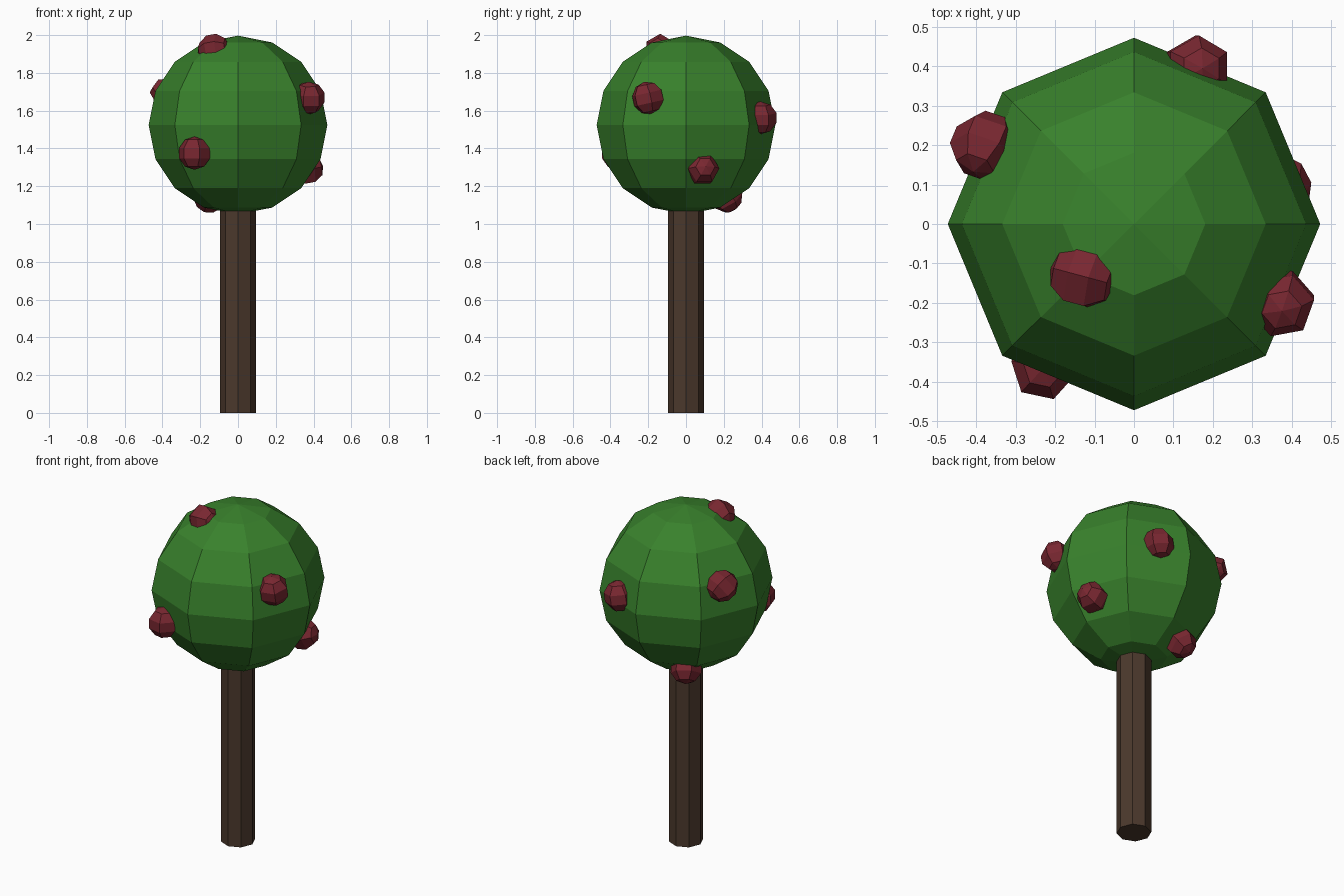
import bpy
from math import radians

if "Cube" in bpy.data.objects:
    bpy.data.objects.remove(bpy.data.objects["Cube"])


def material(name, rgb):
    m = bpy.data.materials.new(name)
    m.diffuse_color = (*rgb, 1)
    m.use_nodes = True
    m.node_tree.nodes["Principled BSDF"].inputs["Base Color"].default_value = m.diffuse_color
    return m


def finish(name, mat):
    ob = bpy.context.object
    ob.name = name
    ob.data.materials.append(mat)
    return ob


bark = material("bark", (0.07, 0.04, 0.025))
leaf = material("leaf", (0.04, 0.22, 0.025))
red = material("fruit_red", (0.19, 0.02, 0.03))

# Trunk: octagonal post reaching into the crown
bpy.ops.mesh.primitive_cylinder_add(vertices=8, radius=0.094, depth=1.14,
                                    location=(0, 0, 0.57))
finish("trunk", bark)

# Crown: low-poly ball
bpy.ops.mesh.primitive_uv_sphere_add(segments=8, ring_count=8, radius=0.473,
                                     location=(0, 0, 1.524))
finish("crown", leaf)

# Fruits: small faceted balls half sunk in the crown (location, tilt in degrees)
fruits = [
    ((-0.230, -0.365, 1.375), (0, 0, 18)),
    ((0.375, -0.202, 1.667), (10, -8, 40)),
    ((0.365, 0.090, 1.290), (0, 80, 10)),
    ((0.160, 0.395, 1.562), (8, 5, 60)),
    ((-0.380, 0.200, 1.690), (50, -30, 0)),
    ((-0.128, -0.133, 1.920), (80, 0, 75)),
    ((-0.150, 0.212, 1.145), (30, 20, 0)),
]
for i, (loc, rot) in enumerate(fruits):
    bpy.ops.mesh.primitive_uv_sphere_add(
        segments=6, ring_count=5, radius=0.088, location=loc,
        rotation=[radians(a) for a in rot])
    finish(f"fruit_{i + 1}", red)
